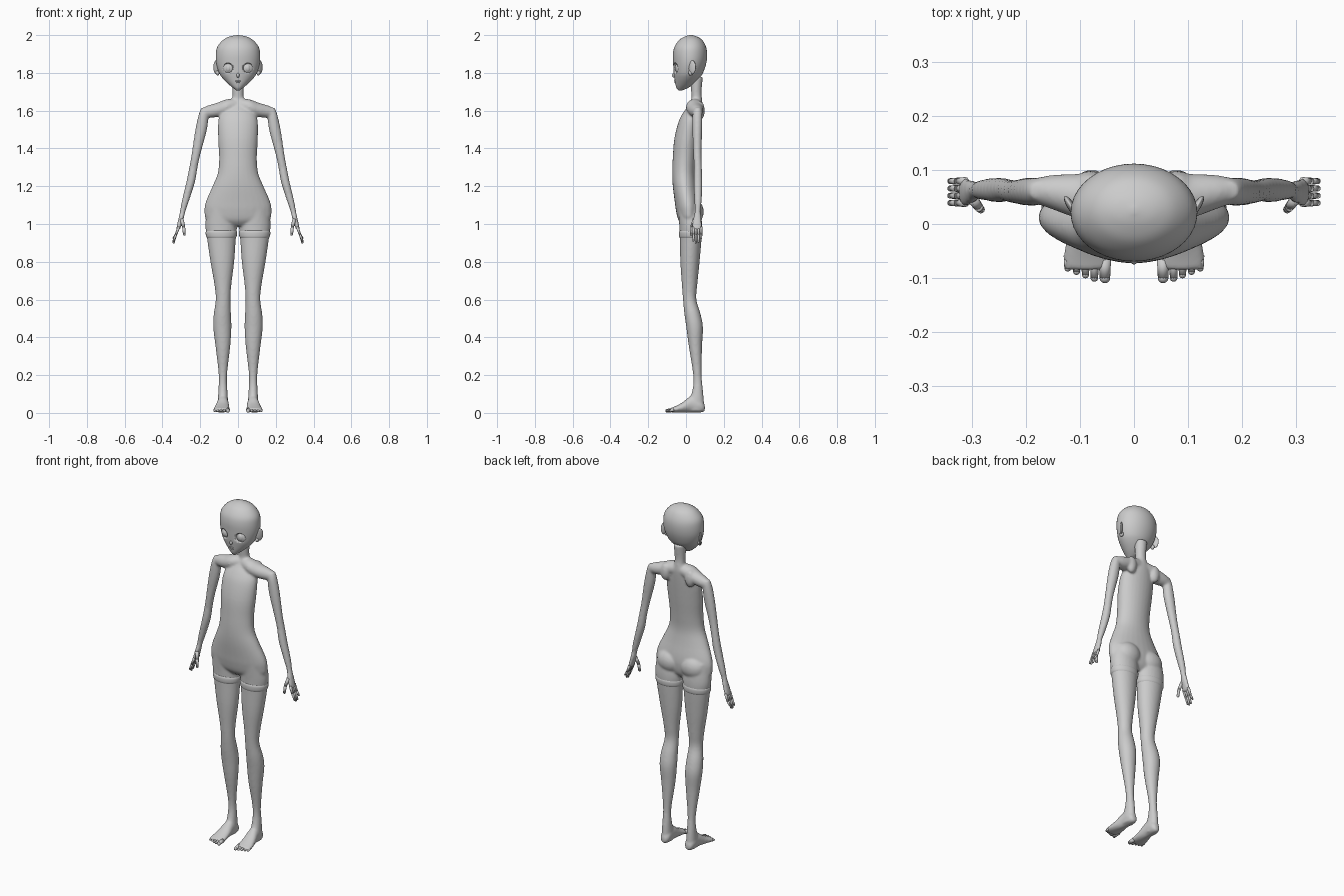
import bpy, bmesh, math
from mathutils import Vector, Matrix

default_cube = bpy.data.objects.get("Cube")
if default_cube:
    bpy.data.objects.remove(default_cube, do_unlink=True)

clay = bpy.data.materials.new("clay_grey")
clay.use_nodes = True
clay.diffuse_color = (0.6, 0.6, 0.6, 1)
clay.node_tree.nodes["Principled BSDF"].inputs["Base Color"].default_value = clay.diffuse_color


def finish(bm, name):
    bmesh.ops.recalc_face_normals(bm, faces=bm.faces)
    for face in bm.faces:
        face.smooth = True
    mesh = bpy.data.meshes.new(name)
    bm.to_mesh(mesh)
    bm.free()
    mesh.materials.append(clay)
    obj = bpy.data.objects.new(name, mesh)
    bpy.context.collection.objects.link(obj)
    return obj


def spline(a, b, c, d, t):
    return (b + (c - a) * t / 2 + (a - b * 2.5 + c * 2 - d / 2) * t * t
            + ((b - c) * 1.5 + (d - a) / 2) * t ** 3)


def loft(bm, axis, sections, side=1, sides=28, steps=4):
    """Skin oval sections: (position, middle, half size, depth start, depth end)."""
    rows = [[Vector((p, m, h)), Vector((s, e, 0))] for p, m, h, s, e in sections]
    rings = []
    for i in range(len(rows) - 1):
        near = [rows[max(0, min(len(rows) - 1, i + k))] for k in (-1, 0, 1, 2)]
        last = i == len(rows) - 2
        for k in range(steps + last):
            t = k / steps
            p, m, h = spline(*[n[0] for n in near], t)
            s, e, _ = spline(*[n[1] for n in near], t)
            ring = []
            for j in range(sides):
                a = math.tau * j / sides
                u = m + h * math.cos(a)
                v = (s + e) / 2 + (e - s) / 2 * math.sin(a)
                x, y, z = {"z": (u, v, p), "x": (p, v, u), "y": (u, p, v)}[axis]
                ring.append(bm.verts.new((x * side, y, z)))
            rings.append(ring)
    for low, high in zip(rings, rings[1:]):
        for j in range(sides):
            n = (j + 1) % sides
            bm.faces.new((low[j], low[n], high[n], high[j]))
    bm.faces.new(rings[0])
    bm.faces.new(rings[-1])


def ball(bm, centre, size, turn=0):
    matrix = (Matrix.Translation(centre) @ Matrix.Rotation(turn, 4, "Z")
              @ Matrix.Diagonal((*size, 1)))
    bmesh.ops.create_uvsphere(bm, u_segments=24, v_segments=14, radius=1, matrix=matrix)


def digit(bm, path, radius):
    """Rounded tube through a few points, for fingers and toes."""
    points = [Vector(p) for p in path]
    for i, (a, b) in enumerate(zip(points, points[1:])):
        turn = (b - a).to_track_quat("Z", "Y").to_matrix().to_4x4()
        bmesh.ops.create_cone(bm, segments=12, radius1=radius, radius2=radius * 0.85,
                              depth=(b - a).length, cap_ends=True,
                              matrix=Matrix.Translation((a + b) / 2) @ turn)
        radius *= 0.85
        ball(bm, b, (radius, radius, radius))


# Torso and neck
torso = [
    (1.78, 0, .035, .02, .09), (1.70, 0, .03, .027, .082), (1.66, 0, .033, .028, .085),
    (1.63, 0, .055, .015, .088), (1.59, 0, .09, -.015, .085), (1.54, 0, .105, -.04, .08),
    (1.45, 0, .105, -.062, .07), (1.35, 0, .1, -.07, .058), (1.27, 0, .107, -.073, .052),
    (1.2, 0, .135, -.07, .06), (1.12, 0, .17, -.06, .075), (1.07, 0, .178, -.053, .078),
    (1.02, 0, .165, -.04, .07), (.99, 0, .08, -.015, .05)]
# Legs
leg = [
    (1.1, .09, .07, -.045, .075), (1.0, .089, .084, -.036, .085), (.93, .088, .077, -.033, .083),
    (.8, .083, .063, -.03, .072), (.68, .08, .045, -.022, .06), (.6, .079, .039, -.016, .055),
    (.52, .083, .046, -.008, .078), (.45, .083, .048, .002, .09), (.35, .08, .039, .015, .085),
    (.2, .08, .022, .038, .083), (.12, .08, .024, .034, .09), (.05, .08, .028, .01, .096),
    (.01, .08, .026, .01, .095)]
foot = [
    (.1, .079, .014, .008, .04), (.08, .079, .028, .002, .07), (.03, .08, .031, .002, .09),
    (-.02, .084, .039, .002, .055), (-.06, .087, .045, .002, .034), (-.085, .088, .042, .004, .024)]
# Shoulder bridge and arms
shoulder = [
    (.0, 1.63, .035, .02, .085), (.06, 1.62, .04, .0, .09), (.11, 1.604, .038, .012, .093),
    (.16, 1.595, .032, .03, .09), (.195, 1.588, .022, .042, .082)]
arm = [
    (1.615, .175, .02, .045, .08), (1.58, .182, .026, .035, .086), (1.5, .195, .031, .034, .086),
    (1.38, .22, .024, .038, .082), (1.3, .236, .022, .042, .084), (1.22, .251, .023, .04, .086),
    (1.12, .279, .019, .044, .083), (1.07, .292, .015, .047, .077), (1.03, .301, .014, .038, .082),
    (.99, .312, .012, .032, .085), (.97, .317, .009, .035, .083)]

bm = bmesh.new()
loft(bm, "z", torso)
for side in (-1, 1):
    loft(bm, "z", leg, side)
    loft(bm, "y", foot, side)
    loft(bm, "x", shoulder, side)
    loft(bm, "z", arm, side)
    ball(bm, (side * .075, .042, 1.065), (.075, .052, .065))
    ball(bm, (side * .08, .075, 1.6), (.03, .024, .05))
body = finish(bm, "body")
fuse = body.modifiers.new("fuse", "REMESH")
fuse.mode = "VOXEL"
fuse.voxel_size = .006
fuse.use_smooth_shade = True
relax = body.modifiers.new("relax", "SMOOTH")
relax.factor = .5
relax.iterations = 8

# Head with cut eye sockets
head_shape = [
    (1.707, 0, .008, -.04, -.02), (1.72, 0, .026, -.05, .01), (1.74, 0, .05, -.056, .04),
    (1.77, 0, .08, -.061, .07), (1.8, 0, .1, -.065, .09), (1.85, 0, .115, -.068, .107),
    (1.9, 0, .117, -.069, .112), (1.94, 0, .108, -.06, .105), (1.975, 0, .078, -.035, .085),
    (1.993, 0, .043, -.005, .056), (2, 0, .004, .02, .03)]
bm = bmesh.new()
loft(bm, "z", head_shape, sides=40, steps=5)
head = finish(bm, "head")
bm = bmesh.new()
for side in (-1, 1):
    ball(bm, (side * .054, -.058, 1.825), (.031, .018, .028), side * .3)
cutter = finish(bm, "eye_socket_cutter")
cutter.hide_render = True
cutter.hide_viewport = True
cut = head.modifiers.new("eye_sockets", "BOOLEAN")
cut.object = cutter
cut.operation = "DIFFERENCE"

# Face details and ears
bm = bmesh.new()
for side in (-1, 1):
    ball(bm, (side * .054, -.043, 1.825), (.028, .012, .026), side * .3)
    ball(bm, (side * .053, -.05, 1.825), (.014, .008, .018), side * .3)
finish(bm, "eyes")
bm = bmesh.new()
ball(bm, (0, -.063, 1.787), (.008, .012, .012))
ball(bm, (0, -.059, 1.757), (.016, .004, .003))
ball(bm, (0, -.056, 1.749), (.01, .005, .003))
finish(bm, "nose_and_lips")
bm = bmesh.new()
for side in (-1, 1):
    ball(bm, (side * .117, .033, 1.83), (.007, .022, .036), side * -.55)
    ball(bm, (side * .108, .025, 1.8), (.01, .012, .014))
finish(bm, "ears")

# Stocking bands
for side, label in ((-1, "right"), (1, "left")):
    bm = bmesh.new()
    loft(bm, "z", [(.965, .0885, .079, -.034, .083), (.955, .0885, .083, -.037, .087),
                   (.935, .088, .081, -.036, .086), (.925, .088, .075, -.032, .081)], side)
    finish(bm, label + "_thigh_band")

    # Fingers and thumb
    bm = bmesh.new()
    for k, tip in enumerate((.912, .902, .906, .925)):
        y = .039 + k * .0135
        digit(bm, [(side * .313, y, .985), (side * .328, y, .945),
                   (side * .341, y, tip)], .0075)
    digit(bm, [(side * .298, .045, 1.025), (side * .288, .031, .985),
               (side * .284, .027, .945)], .01)
    finish(bm, label + "_fingers")

    # Toes, the big one on the inside
    bm = bmesh.new()
    for k in range(5):
        x = side * (.054 + k * .0165 + (.003 if k else 0))
        size = .0115 if k == 0 else .0085 - k * .0003
        front = -.1 + max(0, k - 1) * .006
        digit(bm, [(x, -.065, .016), (x, front, .011)], size)
    finish(bm, label + "_toes")
